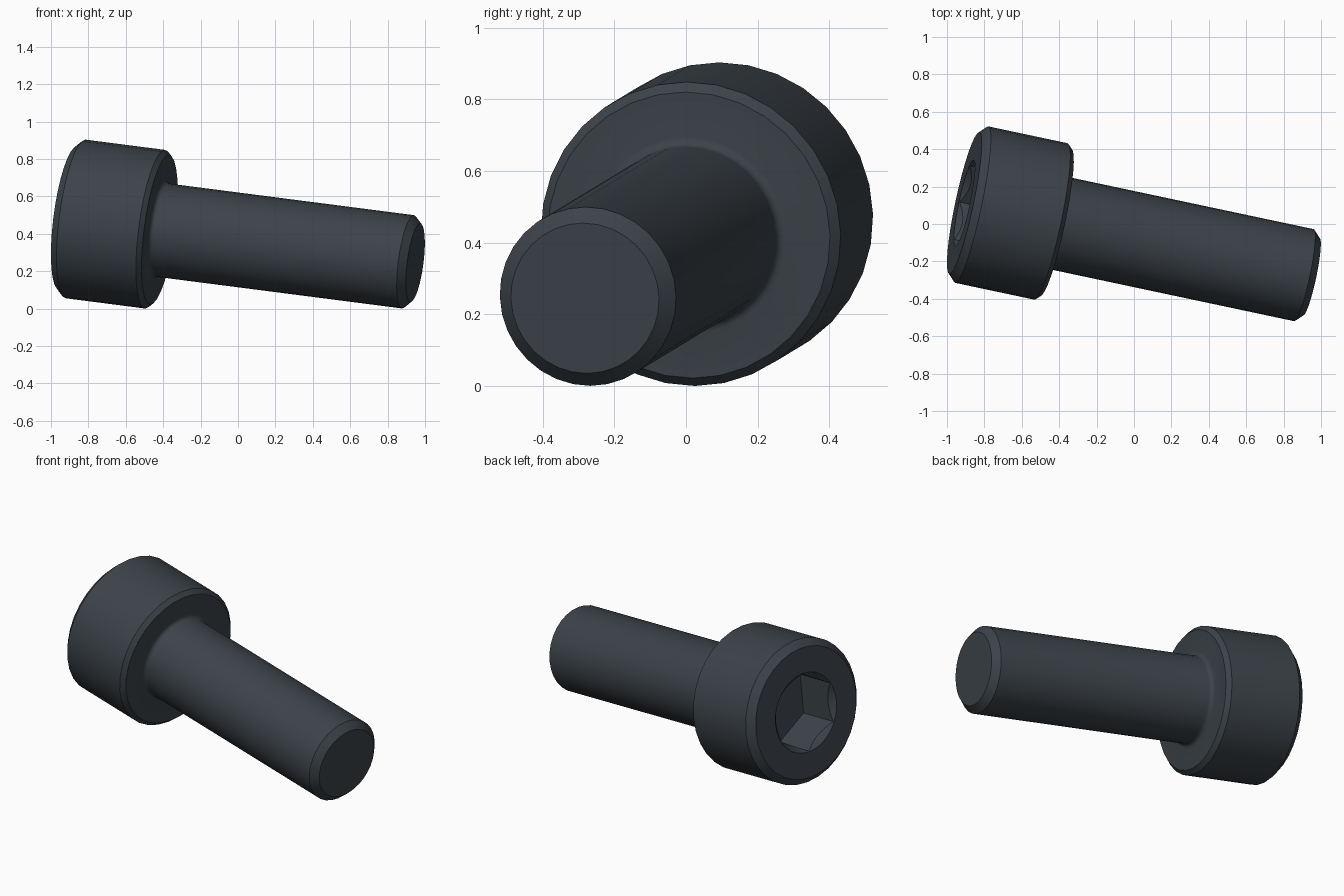
import bpy, bmesh, math
from mathutils import Matrix, Vector

cube = bpy.data.objects.get("Cube")
if cube:
    bpy.data.objects.remove(cube, do_unlink=True)

SIDES = 32
S = 0.1006                                  # model units per profile unit
HEAD_R, HEAD_H = 4.25, 5.0
SHANK_R, TOTAL = 2.5, 19.0
FILLET = 0.25
SOCKET_FLAT, SOCKET_DEPTH = 2.0, 2.5        # half the width across flats

steel = bpy.data.materials.new("dark_steel")
steel.use_nodes = True
colour = (0.045, 0.056, 0.067, 1)
steel.diffuse_color = colour
steel.node_tree.nodes["Principled BSDF"].inputs["Base Color"].default_value = colour


def lathe(name, profile, sides):
    """Closed solid turned about local z from (radius, height) points."""
    bm = bmesh.new()
    rings = []
    for r, h in profile:
        turn = [2 * math.pi * i / sides for i in range(sides)]
        rings.append([bm.verts.new((r * S * math.cos(a), r * S * math.sin(a), h * S)) for a in turn])
    for a, b in zip(rings, rings[1:]):
        for i in range(sides):
            j = (i + 1) % sides
            bm.faces.new((a[i], a[j], b[j], b[i]))
    bm.faces.new(rings[0])
    bm.faces.new(rings[-1])
    bmesh.ops.recalc_face_normals(bm, faces=bm.faces)
    mesh = bpy.data.meshes.new(name)
    bm.to_mesh(mesh)
    bm.free()
    mesh.materials.append(steel)
    obj = bpy.data.objects.new(name, mesh)
    bpy.context.collection.objects.link(obj)
    return obj


# Head with chamfered rims, neck fillet, shank with chamfered tip
profile = [(HEAD_R - 0.4, 0), (HEAD_R, 0.4), (HEAD_R, HEAD_H - 0.25), (HEAD_R - 0.25, HEAD_H)]
for k in range(5):
    a = math.pi / 2 * k / 4
    profile.append((SHANK_R + FILLET * (1 - math.sin(a)), HEAD_H + FILLET * (1 - math.cos(a))))
profile += [(SHANK_R, TOTAL - 0.4), (SHANK_R - 0.4, TOTAL)]
screw = lathe("socket_head_screw", profile, SIDES)

# Hexagonal socket and its round lead-in
corner = SOCKET_FLAT / math.cos(math.pi / 6)
hex_cutter = lathe("hex_cutter", [(corner, -1), (corner, SOCKET_DEPTH)], 6)
lead_cutter = lathe("lead_in_cutter", [(corner + 0.53, -0.5), (SOCKET_FLAT - 0.2, 0.54)], SIDES)
bpy.context.view_layer.objects.active = screw
for cutter in (hex_cutter, lead_cutter):
    cutter.hide_render = True
    mod = screw.modifiers.new(cutter.name, "BOOLEAN")
    mod.operation = "DIFFERENCE"
    mod.solver = "EXACT"
    mod.object = cutter
    bpy.ops.object.modifier_apply(modifier=mod.name)
    bpy.data.objects.remove(cutter, do_unlink=True)

# Soft shading with crisp edges
bpy.ops.object.select_all(action="DESELECT")
screw.select_set(True)
bpy.ops.object.shade_smooth_by_angle(angle=math.radians(30))

# Lay the screw down so the head rim and tip rest on the ground
axis = Vector((0.970, -0.206, -0.125)).normalized()
up = (Vector((0, 0, 1)) - axis * axis.z).normalized()
side = axis.cross(up)
turn = Matrix((up, side, axis)).transposed().to_4x4()
screw.data.transform(turn)
lowest = min(v.co.z for v in screw.data.vertices)
screw.data.transform(Matrix.Translation((-0.907, 0.112, -lowest)))
